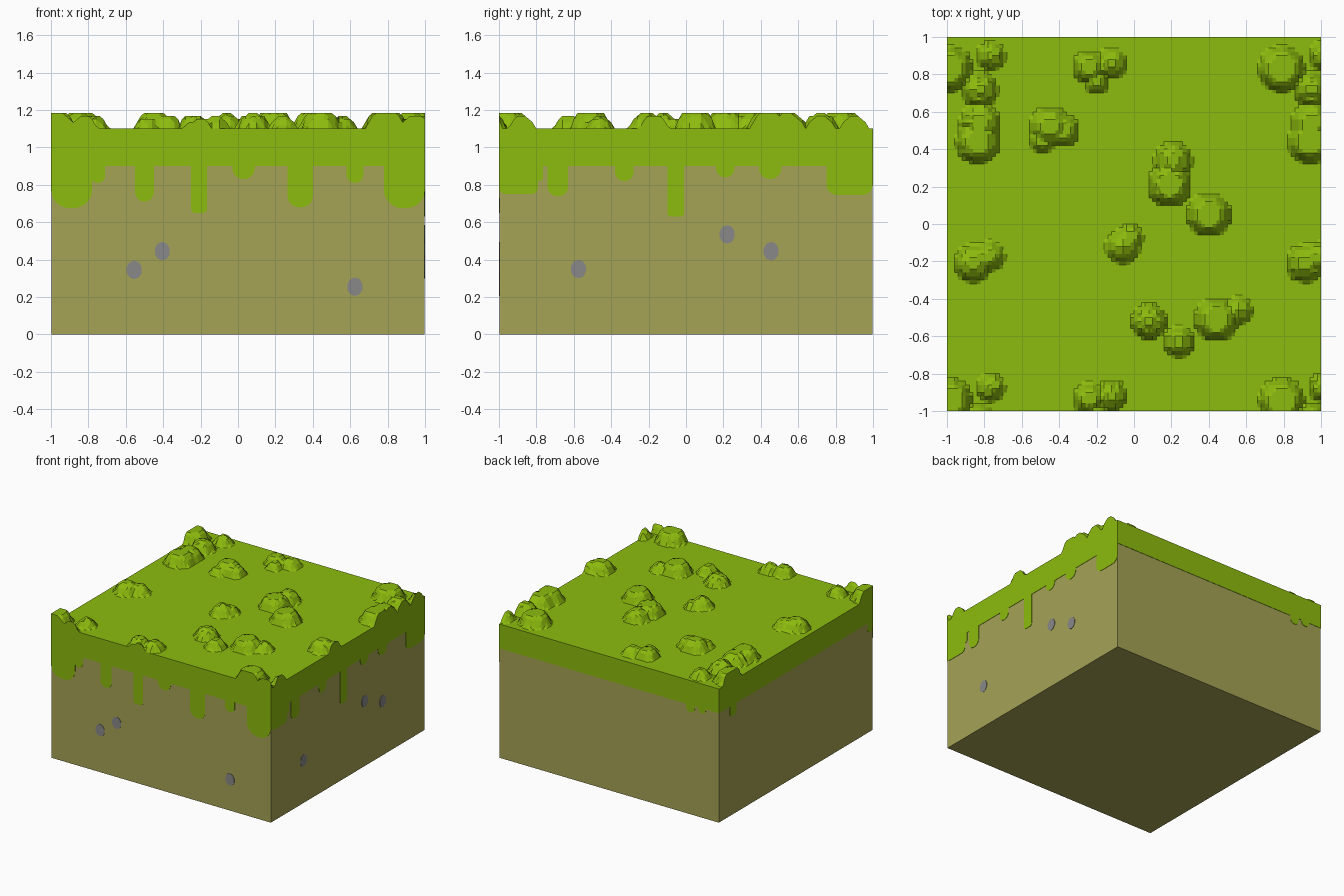
import bpy
import bmesh
from math import sin, cos, pi, sqrt, hypot
from mathutils import Vector

default_cube = bpy.data.objects.get("Cube")
if default_cube:
    bpy.data.objects.remove(default_cube, do_unlink=True)

HALF = 1.0         # half width of the block
SKIN = 0.003       # thickness of the painted plates
SOIL_TOP = 0.9
GRASS_TOP = 1.1
PERIOD = 1.775     # spacing at which the tufts repeat


def make_material(name, red, green, blue):
    material = bpy.data.materials.new(name)
    material.use_nodes = True
    colour = (red, green, blue, 1)
    material.diffuse_color = colour
    material.node_tree.nodes["Principled BSDF"].inputs["Base Color"].default_value = colour
    return material


grass_green = make_material("grass green", .265, .5, .004)
soil_brown = make_material("soil brown", .376, .366, .091)
pebble_grey = make_material("pebble grey", .25, .25, .25)


def finish(bm, name, material):
    bmesh.ops.recalc_face_normals(bm, faces=bm.faces)
    mesh = bpy.data.meshes.new(name)
    bm.to_mesh(mesh)
    bm.free()
    mesh.materials.append(material)
    obj = bpy.data.objects.new(name, mesh)
    bpy.context.scene.collection.objects.link(obj)
    return obj


# Soil block
bm = bmesh.new()
bmesh.ops.create_cube(bm, size=1)
width = 2 * (HALF - SKIN)
for vert in bm.verts:
    vert.co = vert.co.x * width, vert.co.y * width, (vert.co.z + .5) * SOIL_TOP
finish(bm, "soil_block", soil_brown)

# Tufts as (x, y, radius), repeated in both directions
base_tufts = [
    (.79, .83, .115), (1.01, .9, .07), (.95, .72, .09), (.95, .54, .1), (.94, .44, .11),
    (-.24, .84, .08), (-.12, .86, .075), (-.2, .76, .06),
    (-.45, .52, .1), (-.38, .5, .08), (-.49, .45, .065),
    (.21, .34, .095), (.19, .21, .11), (.4, .05, .11),
    (-.06, -.12, .085), (-.02, -.07, .065), (-.86, -.21, .095), (-.77, -.17, .075),
    (.08, -.52, .09), (.24, -.63, .075), (.44, -.51, .11), (.56, -.46, .07),
]
steps = (-PERIOD, 0, PERIOD)
tufts = [(x + i, y + j, r) for x, y, r in base_tufts for i in steps for j in steps]
tufts = [t for t in tufts if max(abs(t[0]), abs(t[1])) < HALF + t[2]]


def grass_height(x, y):
    """Flat lawn with capped domes, rounded to thin terraces."""
    rise = 0
    for tx, ty, radius in tufts:
        distance = hypot(x - tx, y - ty)
        if distance < radius:
            rise = max(rise, sqrt(radius ** 2 - distance ** 2) - .005)
    terrace = .017
    return GRASS_TOP + terrace * min(5, round(rise / terrace))


# Grass layer: terraced lawn with straight walls down to the soil
bm = bmesh.new()
bmesh.ops.create_grid(bm, x_segments=100, y_segments=100, size=HALF)
for vert in bm.verts:
    vert.co.z = grass_height(vert.co.x, vert.co.y)
rim = [edge for edge in bm.edges if edge.is_boundary]
skirt = bmesh.ops.extrude_edge_only(bm, edges=rim)["geom"]
for vert in skirt:
    if isinstance(vert, bmesh.types.BMVert):
        vert.co.z = SOIL_TOP
bmesh.ops.edgeloop_fill(bm, edges=[e for e in bm.edges if e.is_boundary])
finish(bm, "grass_layer", grass_green)

# Each side maps a position along it, a height and a depth into space
sides = {
    "front": lambda u, z, d: Vector((u, -d, z)),
    "left": lambda u, z, d: Vector((d, u, z)),
    "back": lambda u, z, d: Vector((u, d, z)),
    "right": lambda u, z, d: Vector((-d, u, z)),
}


def add_plate(bm, side, outline):
    """Thin plate lying on one side of the soil block."""
    place = sides[side]
    inner = [bm.verts.new(place(u, z, HALF - SKIN)) for u, z in outline]
    outer = [bm.verts.new(place(u, z, HALF)) for u, z in outline]
    bm.faces.new(inner)
    bm.faces.new(outer)
    for i in range(len(outline)):
        bm.faces.new((inner[i - 1], inner[i], outer[i], outer[i - 1]))


def drip_outline(start, end, bottom, corner):
    """Hanging strip with rounded lower corners."""
    points = [(end, SOIL_TOP), (start, SOIL_TOP)]
    corner = min(corner, (end - start) / 2.02, SOIL_TOP - bottom - .001)
    for centre, first in ((start + corner, pi), (end - corner, 1.5 * pi)):
        for i in range(7):
            angle = first + i * pi / 12
            points.append((centre + corner * cos(angle), bottom + corner + corner * sin(angle)))
    return points


# Drips as (start, end, bottom, corner radius)
drips = {
    "front": [(-1, -.78, .675, .1), (-.79, -.71, .81, .04), (-.55, -.45, .71, .05),
              (-.25, -.165, .65, .02), (-.03, .09, .83, .06), (.265, .4, .68, .06),
              (.58, .67, .81, .05), (.78, 1, .675, .1)],
    "left": [(-1, -.79, .75, .04), (-.82, -.765, .82, .02), (-.74, -.63, .74, .05),
             (-.38, -.28, .82, .05), (-.1, -.01, .63, .02), (.16, .26, .84, .05),
             (.39, .51, .83, .06), (.75, 1, .745, .06)],
    "back": [(-.78, -.7, .84, .04), (-.88, -.81, .86, .03)],
    "right": [(.77, .86, .81, .04), (-1, -.93, .82, .03)],
}
for side, strips in drips.items():
    bm = bmesh.new()
    for strip in strips:
        add_plate(bm, side, drip_outline(*strip))
    finish(bm, side + "_grass_drips", grass_green)

# Pebbles set into the soil
pebbles = {
    "front": [(-.555, .345), (-.405, .445), (.625, .255)],
    "left": [(-.575, .35), (.22, .535), (.455, .445)],
}
for side, centres in pebbles.items():
    bm = bmesh.new()
    for u, z in centres:
        ring = [(i + .5) * pi / 5 for i in range(10)]
        add_plate(bm, side, [(u + .042 * cos(a), z + .05 * sin(a)) for a in ring])
    finish(bm, side + "_pebbles", pebble_grey)
